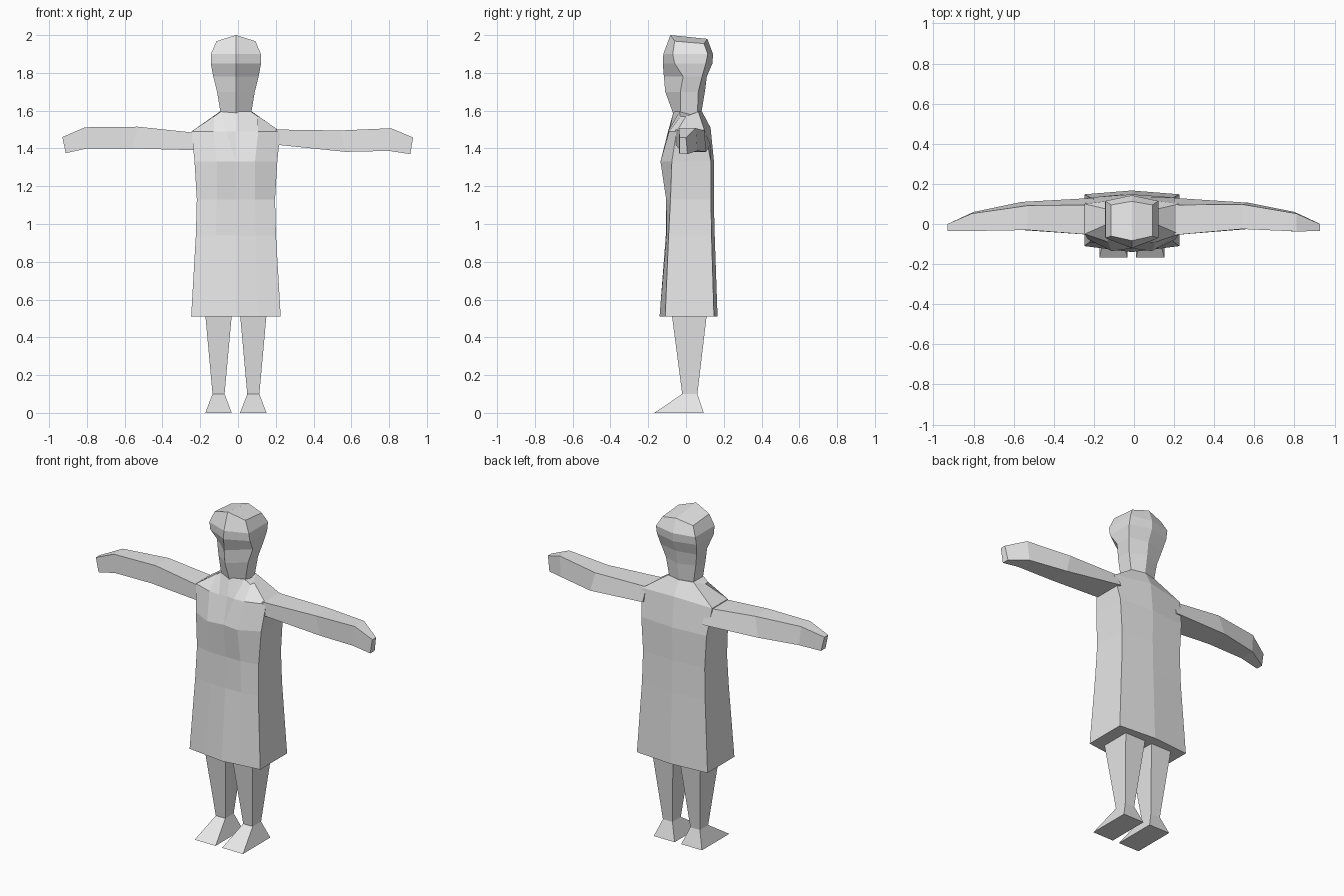
import bpy, bmesh

CX = -0.011  # symmetry line of the body

skin = bpy.data.materials.new("plain_grey")
skin.diffuse_color = (0.8, 0.8, 0.8, 1)


def loft(name, rings):
    """Join rings of points with flat faces and close both ends."""
    bm = bmesh.new()
    rows = [[bm.verts.new(p) for p in ring] for ring in rings]
    n = len(rows[0])
    for a, b in zip(rows, rows[1:]):
        for i in range(n):
            j = (i + 1) % n
            bm.faces.new((a[i], a[j], b[j], b[i]))
    for end in (rows[0], rows[-1]):
        h = n // 2
        bm.faces.new(end[:h + 1])
        bm.faces.new(end[h:] + end[:1])
    bmesh.ops.remove_doubles(bm, verts=bm.verts[:], dist=0.0005)
    bmesh.ops.recalc_face_normals(bm, faces=bm.faces[:])
    me = bpy.data.meshes.new(name)
    bm.to_mesh(me)
    bm.free()
    me.materials.append(skin)
    ob = bpy.data.objects.new(name, me)
    bpy.context.collection.objects.link(ob)
    return ob


def mirrored(half):
    """Full ring from half points running front centre to back centre."""
    right = [(CX + x, y, z) for x, y, z in half]
    left = [(CX - x, y, z) for x, y, z in half[-2:0:-1]]
    return right + left


# Dress: z, front centre y, lapel x, lapel y, half width, front y, back y, back centre y
dress = []
for z, fc, lx, ly, w, fy, by, bc in [
    (0.51, -0.14, 0.12, -0.125, 0.237, -0.11, 0.148, 0.167),
    (0.94, -0.107, 0.105, -0.102, 0.212, -0.092, 0.135, 0.152),
    (1.13, -0.105, 0.101, -0.105, 0.207, -0.082, 0.132, 0.147),
    (1.33, -0.122, 0.101, -0.135, 0.219, -0.075, 0.132, 0.148),
]:
    dress.append(mirrored([(0, fc, z), (0, fc, z), (lx, ly, z),
                           (w, fy, z), (w, by, z), (0, bc, z)]))
# Shoulder line and neckline, with the open collar widening upward
dress.append(mirrored([(0, -0.088, 1.49), (0.05, -0.095, 1.49), (0.118, -0.09, 1.49),
                       (0.235, -0.05, 1.49), (0.235, 0.10, 1.49), (0, 0.13, 1.51)]))
dress.append(mirrored([(0, -0.066, 1.595), (0.08, -0.035, 1.595), (0.115, -0.03, 1.57),
                       (0.12, 0.0, 1.57), (0.085, 0.065, 1.595), (0, 0.085, 1.595)]))
loft("dress", dress)

# Head and neck: z, front centre y, half width, side front y, side back y, back centre y
head = []
for z, fc, w, fy, by, bc in [
    (1.58, -0.066, 0.08, -0.03, 0.06, 0.08),
    (1.70, -0.11, 0.10, -0.03, 0.065, 0.10),
    (1.78, -0.117, 0.12, -0.015, 0.085, 0.11),
    (1.85, -0.123, 0.133, -0.06, 0.105, 0.14),
    (1.90, -0.12, 0.132, -0.07, 0.115, 0.143),
]:
    head.append(mirrored([(0, fc, z), (w, fy, z), (w, by, z), (0, bc, z)]))
head.append(mirrored([(0, -0.083, 2.0), (0.103, -0.06, 1.968),
                      (0.103, 0.095, 1.955), (0, 0.113, 1.98)]))
loft("head", head)

# Arms: top x, bottom x, bottom z, top z, front y, top back y, lower back y
arms = {
    "left_arm": [(-0.2, -0.2, 1.39, 1.48, -0.055, 0.095, 0.13),
                 (-0.53, -0.56, 1.40, 1.515, -0.03, 0.092, 0.11),
                 (-0.81, -0.80, 1.40, 1.512, -0.035, 0.052, 0.06),
                 (-0.93, -0.912, 1.375, 1.46, -0.035, 0.0, 0.008)],
    "right_arm": [(0.2, 0.2, 1.42, 1.50, -0.055, 0.095, 0.13),
                  (0.54, 0.57, 1.382, 1.495, -0.025, 0.098, 0.106),
                  (0.81, 0.80, 1.387, 1.507, -0.037, 0.052, 0.06),
                  (0.927, 0.912, 1.37, 1.458, -0.035, 0.0, 0.008)],
}
for name, rows in arms.items():
    loft(name, [[(xt, f, zt), (xt, bt, zt), (xb, bl, zb), (xb, f, zb)]
                for xt, xb, zb, zt, f, bt, bl in rows])

# Legs and feet: z, half width, front y, back y
for name, side in (("left_leg", -1), ("right_leg", 1)):
    c = CX + side * 0.092
    loft(name, [[(c - w, f, z), (c + w, f, z), (c + w, b, z), (c - w, b, z)]
                for z, w, f, b in [(0.0, 0.07, -0.168, 0.094),
                                   (0.10, 0.032, -0.02, 0.06),
                                   (0.52, 0.07, -0.075, 0.11)]])
